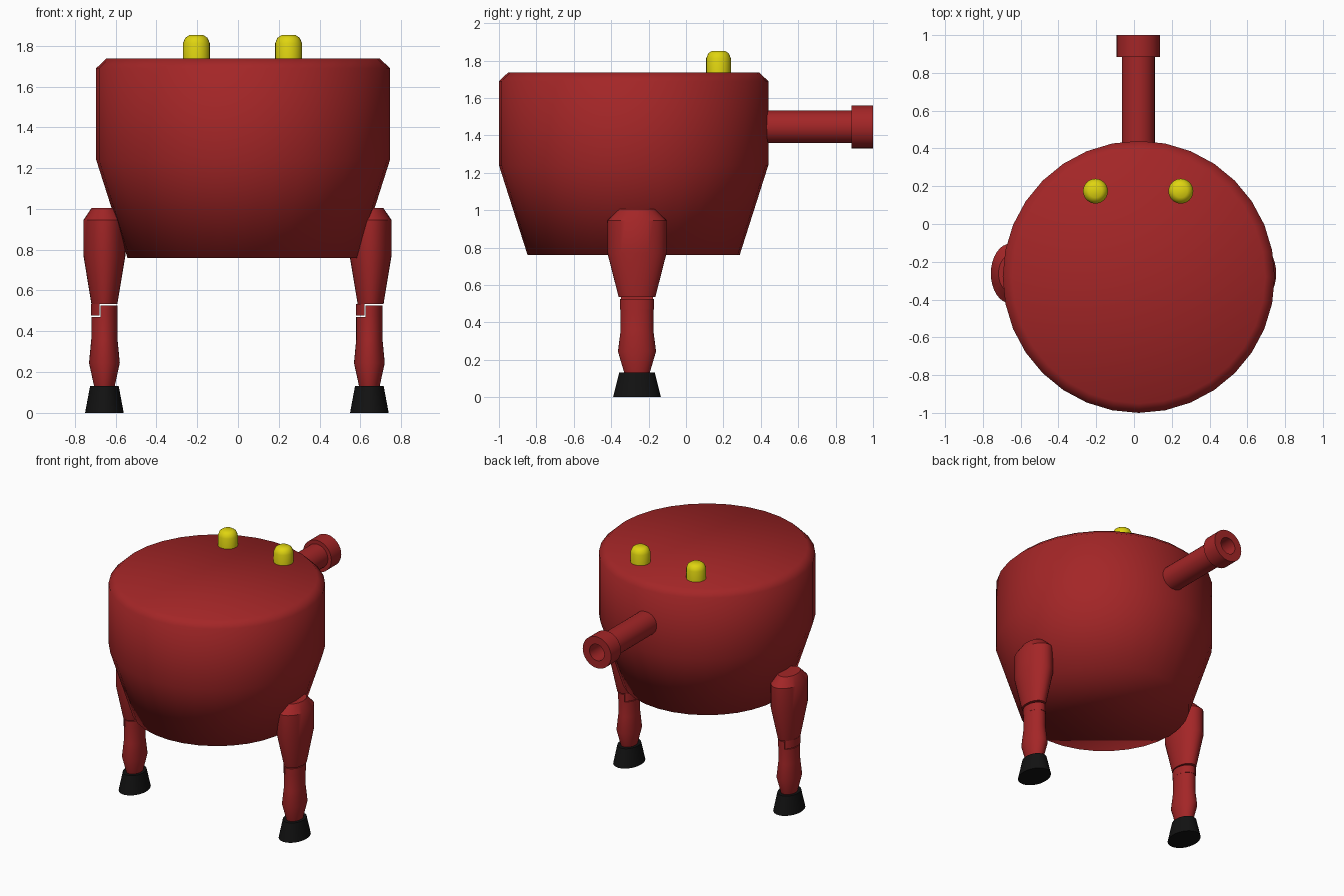
import bpy, bmesh, math
from mathutils import Vector, Matrix

if "Cube" in bpy.data.objects:
    bpy.data.objects.remove(bpy.data.objects["Cube"])


def material(name, rgb):
    m = bpy.data.materials.new(name)
    m.diffuse_color = (*rgb, 1)
    m.use_nodes = True
    m.node_tree.nodes["Principled BSDF"].inputs["Base Color"].default_value = m.diffuse_color
    return m


RED = material("dark red", (0.37, 0.019, 0.02))
YELLOW = material("yellow", (0.74, 0.66, 0.005))
BLACK = material("black", (0.006, 0.006, 0.006))


def loft(name, profile, mat, loc=(0, 0, 0), sx=1.0, n=32, along_y=False,
         keep=None, angle=35):
    """Spin (radius, height) points; sx squashes x; keep=(x, side) cuts lengthwise."""
    bm = bmesh.new()
    rings = []
    for r, z in profile:
        ring = []
        for i in range(n):
            a = 2 * math.pi * i / n
            ring.append(bm.verts.new((r * sx * math.cos(a), r * math.sin(a), z)))
        rings.append(ring)
    for a, b in zip(rings, rings[1:]):
        for i in range(n):
            j = (i + 1) % n
            bm.faces.new((a[i], a[j], b[j], b[i]))
    bm.faces.new(rings[0][::-1])
    bm.faces.new(rings[-1])
    if keep:
        x, side = keep
        bmesh.ops.bisect_plane(bm, geom=bm.verts[:] + bm.edges[:] + bm.faces[:],
                               plane_co=Vector((x, 0, 0)), plane_no=Vector((side, 0, 0)),
                               clear_inner=True)
        bmesh.ops.holes_fill(bm, edges=[e for e in bm.edges if e.is_boundary])
    if along_y:
        bm.transform(Matrix.Rotation(-math.pi / 2, 4, 'X'))
    bm.transform(Matrix.Translation(loc))
    bmesh.ops.recalc_face_normals(bm, faces=bm.faces[:])
    me = bpy.data.meshes.new(name)
    bm.to_mesh(me)
    bm.free()
    me.materials.append(mat)
    ob = bpy.data.objects.new(name, me)
    bpy.context.collection.objects.link(ob)
    bpy.ops.object.select_all(action='DESELECT')
    ob.select_set(True)
    bpy.context.view_layer.objects.active = ob
    if angle is None:
        bpy.ops.object.shade_smooth()
    else:
        bpy.ops.object.shade_smooth_by_angle(angle=math.radians(angle))
    return ob


# Round tub-shaped body, smooth all over
loft("body", [(0.567, 0.76), (0.72, 1.24), (0.72, 1.69), (0.67, 1.737)], RED,
     (0.025, -0.28, 0), angle=None)

# Gun barrel with a wider muzzle and a bored hole
loft("barrel", [(0.087, 0.36), (0.087, 0.885), (0.115, 0.885), (0.115, 1.0),
                (0.06, 1.0), (0.06, 0.86)], RED, (0.023, 0, 1.445), along_y=True)

# Domed eyes on top
for side, x in (("left", -0.204), ("right", 0.248)):
    loft(side + "_eye", [(0.066, 1.72), (0.066, 1.812), (0.055, 1.838), (0.035, 1.852)],
         YELLOW, (x, 0.174, 0), n=24, angle=60)

# Two identical legs: thigh, stepped knee joint, shin and foot
for side, thigh_x, shin_x in (("left", -0.655, -0.655), ("right", 0.65, 0.644)):
    thigh, shin = (thigh_x, -0.262, 0), (shin_x, -0.262, 0)
    loft(side + "_thigh", [(0.098, 0.535), (0.158, 0.77), (0.158, 0.945), (0.096, 1.005)],
         RED, thigh, sx=0.65)
    loft(side + "_knee_outer", [(0.092, 0.477), (0.092, 0.535)], RED, shin,
         sx=0.72, keep=(-0.024, -1))
    loft(side + "_knee_inner", [(0.09, 0.47), (0.09, 0.526)], RED, shin,
         sx=0.72, keep=(-0.02, 1))
    loft(side + "_shin", [(0.068, 0.13), (0.102, 0.245), (0.087, 0.36), (0.087, 0.471)],
         RED, shin, sx=0.74)
    loft(side + "_foot", [(0.128, 0), (0.095, 0.131)], BLACK, shin, sx=0.74)
